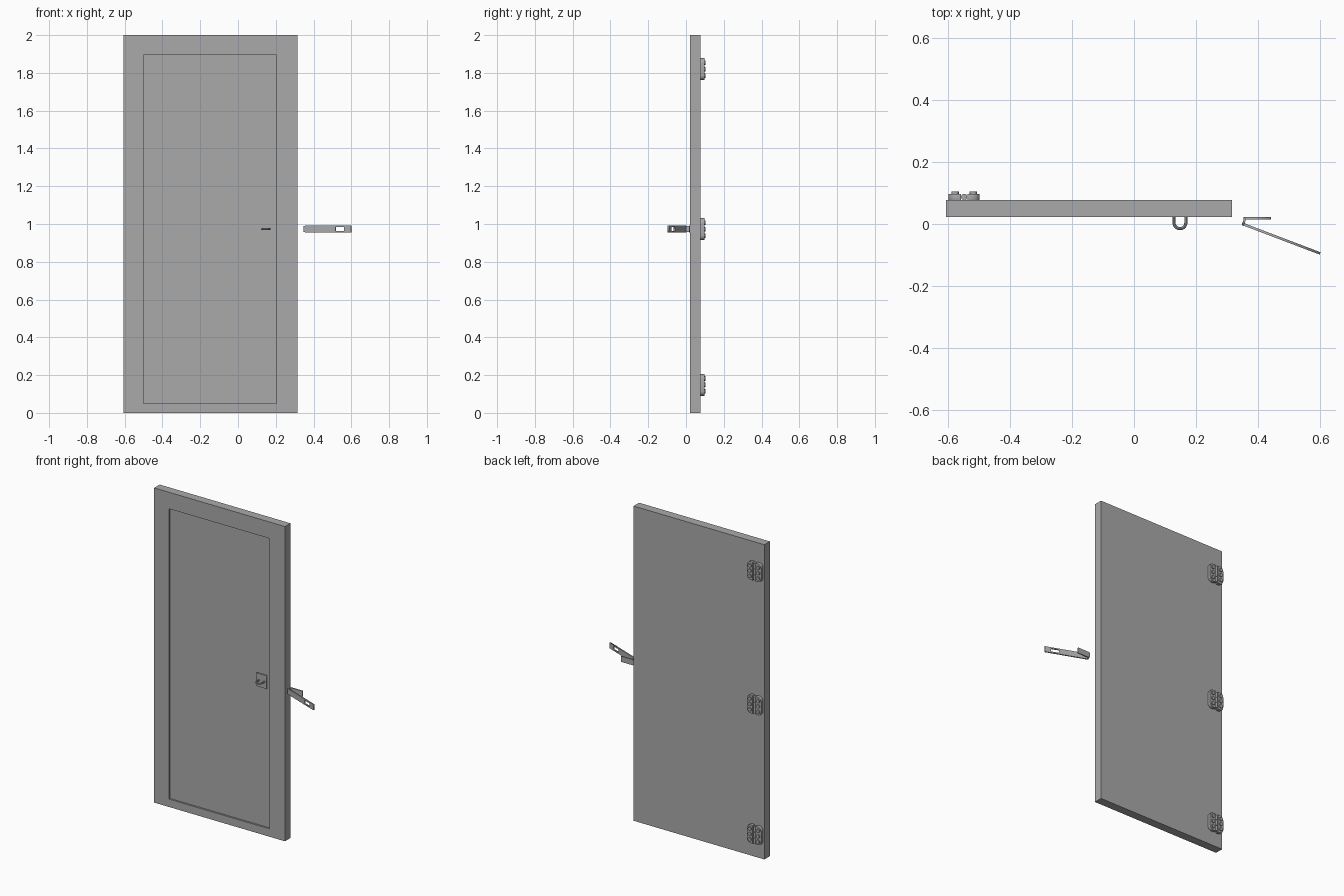
import bpy, bmesh, math

if "Cube" in bpy.data.objects:
    bpy.data.objects.remove(bpy.data.objects["Cube"])

grey = bpy.data.materials.new("plain_grey")
grey.diffuse_color = (0.4, 0.4, 0.4, 1)
grey.use_nodes = True
grey.node_tree.nodes["Principled BSDF"].inputs["Base Color"].default_value = grey.diffuse_color


def finish(obj, smooth=False):
    obj.data.materials.clear()
    obj.data.materials.append(grey)
    if smooth:
        bpy.ops.object.select_all(action='DESELECT')
        obj.select_set(True)
        bpy.context.view_layer.objects.active = obj
        bpy.ops.object.shade_smooth_by_angle(angle=math.radians(35))
    return obj


def curve_to_mesh(name, curve):
    tmp = bpy.data.objects.new("tmp", curve)
    bpy.context.collection.objects.link(tmp)
    dg = bpy.context.evaluated_depsgraph_get()
    mesh = bpy.data.meshes.new_from_object(tmp.evaluated_get(dg))
    bpy.data.objects.remove(tmp)
    bm = bmesh.new()
    bm.from_mesh(mesh)
    bmesh.ops.remove_doubles(bm, verts=bm.verts, dist=1e-5)
    bm.to_mesh(mesh)
    bm.free()
    obj = bpy.data.objects.new(name, mesh)
    bpy.context.collection.objects.link(obj)
    return obj


def rounded(x0, x1, z0, z1, radii, steps=5):
    """Rectangle outline; radii are for corners: low-left, low-right, top-right, top-left."""
    pts = []
    corners = [(x0, z0, 1, 1), (x1, z0, -1, 1), (x1, z1, -1, -1), (x0, z1, 1, -1)]
    for i, ((x, z, sx, sz), r) in enumerate(zip(corners, radii)):
        if r == 0:
            pts.append((x, z))
            continue
        for k in range(steps + 1):
            a = math.pi + math.pi / 2 * (i + k / steps)
            pts.append((x + sx * r + r * math.cos(a), z + sz * r + r * math.sin(a)))
    return pts


def plate(name, outlines, thick, loc, turn=0.0):
    """Upright flat plate (outline in x-z, thickness in y), later outlines are holes."""
    c = bpy.data.curves.new(name, 'CURVE')
    c.dimensions, c.fill_mode, c.extrude = '2D', 'BOTH', thick / 2
    for pts in outlines:
        s = c.splines.new('POLY')
        s.points.add(len(pts) - 1)
        for p, (x, z) in zip(s.points, pts):
            p.co = (x, z, 0, 1)
        s.use_cyclic_u = True
    obj = curve_to_mesh(name, c)
    obj.location, obj.rotation_euler = loc, (math.pi / 2, 0, turn)
    return finish(obj)


def cylinder(name, r, depth, loc, rot=(0, 0, 0), sides=16):
    bpy.ops.mesh.primitive_cylinder_add(vertices=sides, radius=r, depth=depth,
                                        location=loc, rotation=rot)
    obj = bpy.context.object
    obj.name = name
    return finish(obj, True)


# Door slab with a shallow recessed front panel
bm = bmesh.new()
x0, x1, yf, yb = -0.605, 0.315, 0.022, 0.077
rings = [[(x0, yb, 0), (x1, yb, 0), (x1, yb, 2), (x0, yb, 2)],
         [(x0, yf, 0), (x1, yf, 0), (x1, yf, 2), (x0, yf, 2)]]
for y in (yf, yf + 0.011):
    rings.append([(-0.5, y, 0.05), (0.205, y, 0.05), (0.205, y, 1.895), (-0.5, y, 1.895)])
rings = [[bm.verts.new(p) for p in r] for r in rings]
bm.faces.new(rings[0])
bm.faces.new(rings[-1])
for a, b in zip(rings, rings[1:]):
    for i in range(4):
        j = (i + 1) % 4
        bm.faces.new((a[i], a[j], b[j], b[i]))
bmesh.ops.recalc_face_normals(bm, faces=bm.faces)
mesh = bpy.data.meshes.new("door_slab")
bm.to_mesh(mesh)
bm.free()
door = bpy.data.objects.new("door_slab", mesh)
bpy.context.collection.objects.link(door)
finish(door)

# Staple plate and U-shaped staple
plate("staple_plate", [rounded(-0.035, 0.035, -0.042, 0.042, [0] * 4)], 0.008, (0.147, 0.030, 0.973))
c = bpy.data.curves.new("staple", 'CURVE')
c.dimensions, c.bevel_depth, c.bevel_resolution, c.use_fill_caps = '3D', 0.005, 2, True
path = [(0.129, 0.032)]
path += [(0.148 - 0.019 * math.cos(math.pi * k / 12), 0.004 - 0.019 * math.sin(math.pi * k / 12))
         for k in range(13)]
path += [(0.167, 0.032)]
s = c.splines.new('POLY')
s.points.add(len(path) - 1)
for p, (x, y) in zip(s.points, path):
    p.co = (x, y, 0.973, 1)
finish(curve_to_mesh("staple", c), True)

# Hasp: slotted strap, fixed leaf, side web and pin
strap = rounded(0, 0.267, -0.018, 0.018, [0.007, 0, 0, 0.007], 1)
slot = rounded(0.178, 0.228, -0.010, 0.010, [0] * 4)
plate("hasp_strap", [strap, slot], 0.008, (0.35, 0.0, 0.973), math.atan2(-0.095, 0.25))
plate("hasp_leaf", [rounded(0.352, 0.442, -0.018, 0.018, [0.007, 0, 0, 0.007], 1)], 0.007,
      (0, 0.0185, 0.973))
plate("hasp_web", [rounded(-0.011, 0.011, -0.016, 0.016, [0] * 4)], 0.007,
      (0.355, 0.009, 0.973), math.radians(80))
cylinder("hasp_pin", 0.006, 0.032, (0.353, 0.0, 0.973))

# Three back hinges: two mirrored leaves, a knuckled barrel and six screws each
for zc in (0.148, 0.973, 1.82):
    xc = -0.547
    for side in (-1, 1):
        r = [0.025, 0, 0, 0.025] if side < 0 else [0, 0.025, 0.025, 0]
        xa, xb = sorted((side * 0.010, side * 0.050))
        leaf = plate("hinge_leaf", [rounded(xa, xb, -0.058, 0.058, r)], 0.020, (xc, 0.087, zc))
        bev = leaf.modifiers.new("soft_edge", 'BEVEL')
        bev.width, bev.segments, bev.limit_method = 0.004, 2, 'ANGLE'
        for dz in (-0.034, 0, 0.034):
            cylinder("hinge_screw", 0.012, 0.012, (xc + side * 0.029, 0.098, zc + dz),
                     (math.pi / 2, 0, 0), 12)
    for dz in (-0.036, 0, 0.036):
        cylinder("hinge_knuckle", 0.010, 0.034, (xc, 0.087, zc + dz))
